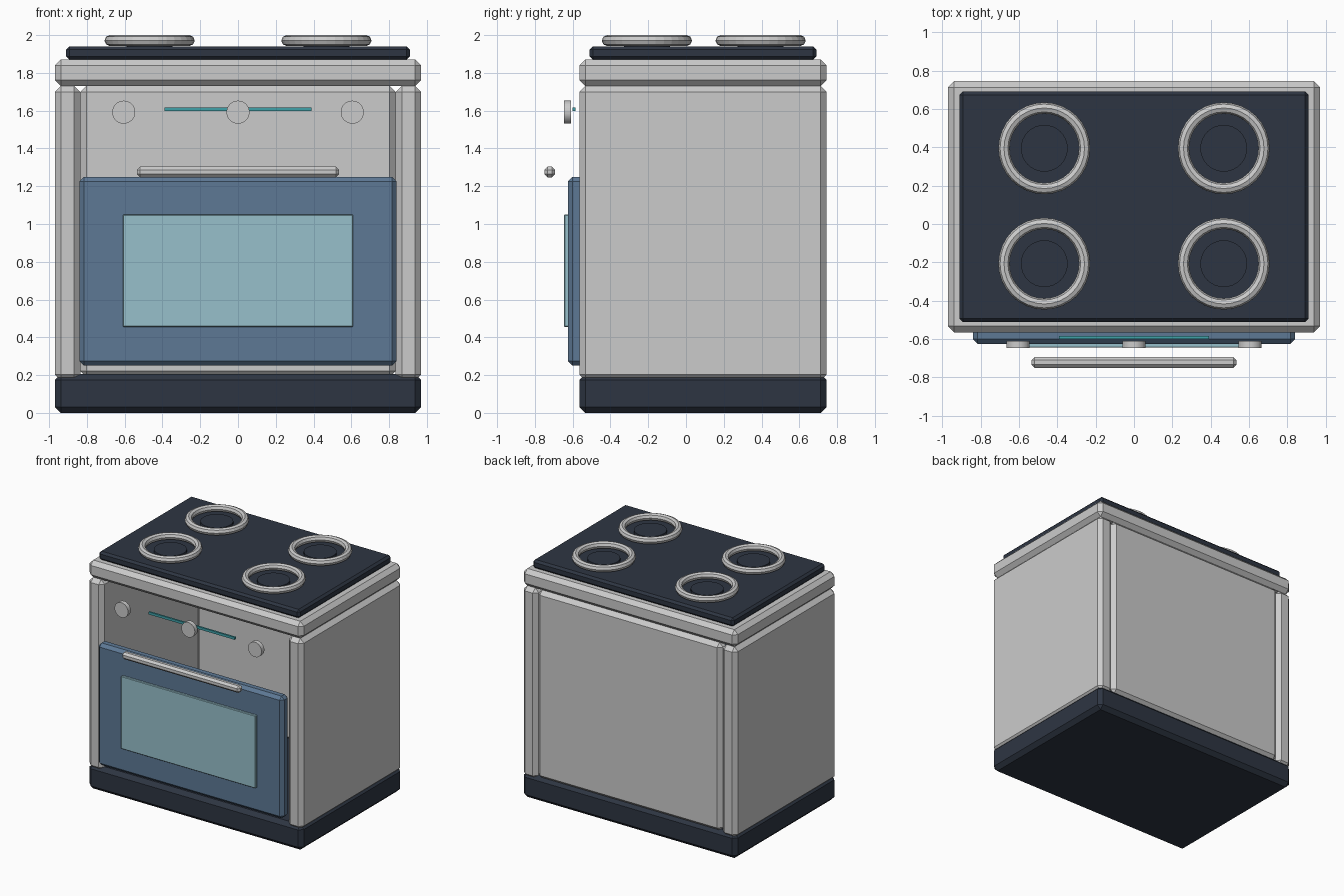
import bpy
import math

if "Cube" in bpy.data.objects:
    bpy.data.objects.remove(bpy.data.objects["Cube"])


def material(name, rgb):
    m = bpy.data.materials.new(name)
    m.diffuse_color = (*rgb, 1)
    m.use_nodes = True
    m.node_tree.nodes["Principled BSDF"].inputs["Base Color"].default_value = m.diffuse_color
    return m


DARK = material("dark_enamel", (0.027, 0.036, 0.055))
BLUE = material("blue_door", (0.11, 0.19, 0.30))
GLASS = material("pale_glass", (0.31, 0.53, 0.60))
TEAL = material("teal_light", (0.05, 0.36, 0.40))


def finish(name, mat):
    o = bpy.context.object
    o.name = name
    if mat:
        o.data.materials.append(mat)
    return o


def box(name, x, y, z, bevel=0.0, mat=None):
    """Chamfered box from (min, max) ranges."""
    bpy.ops.mesh.primitive_cube_add(
        size=1, location=[(a + b) / 2 for a, b in (x, y, z)])
    o = finish(name, mat)
    o.scale = [b - a for a, b in (x, y, z)]
    bpy.ops.object.transform_apply(location=False, rotation=False, scale=True)
    if bevel:
        m = o.modifiers.new("chamfer", 'BEVEL')
        m.width = bevel
        m.segments = 1
    return o


def cylinder(name, loc, r, depth, mat=None, rot=(0, 0, 0)):
    bpy.ops.mesh.primitive_cylinder_add(
        vertices=32, radius=r, depth=depth, location=loc, rotation=rot)
    return finish(name, mat)


# Hollow carcass: plinth, two side walls, back wall, top slab
FULL_X, FULL_Y = (-0.97, 0.97), (-0.565, 0.745)
box("plinth", FULL_X, FULL_Y, (0, 0.205), 0.032, DARK)
box("left_side", (-0.97, -0.835), FULL_Y, (0.17, 1.73), 0.032)
box("right_side", (0.835, 0.97), FULL_Y, (0.17, 1.73), 0.032)
box("back_wall", (-0.835, 0.835), (0.645, 0.745), (0.19, 1.73), 0.032)
box("top_slab", FULL_X, FULL_Y, (1.73, 1.87), 0.032)
box("cooktop", (-0.91, 0.91), (-0.51, 0.69), (1.87, 1.94), 0.017, DARK)

# Burners
for x in (-0.468, 0.468):
    for y in (-0.207, 0.395):
        bpy.ops.mesh.primitive_torus_add(
            location=(x, y, 1.971), major_radius=0.21, minor_radius=0.029,
            major_segments=32, minor_segments=8)
        finish("burner_ring", None)
        cylinder("burner_plate", (x, y, 1.948), 0.122, 0.026, DARK)

# Oven door, window and handle
box("oven_door", (-0.84, 0.84), (-0.626, -0.535), (0.25, 1.25), 0.025, BLUE)
box("door_window", (-0.61, 0.61), (-0.645, -0.61), (0.455, 1.05), 0.004, GLASS)
box("door_handle", (-0.535, 0.535), (-0.75, -0.693), (1.247, 1.304), 0.017)

# Controls
box("light_strip", (-0.39, 0.39), (-0.6, -0.585), (1.597, 1.617), 0, TEAL)
for x in (-0.605, 0, 0.605):
    cylinder("control_knob", (x, -0.628, 1.592), 0.061, 0.036,
             rot=(math.pi / 2, 0, 0))
